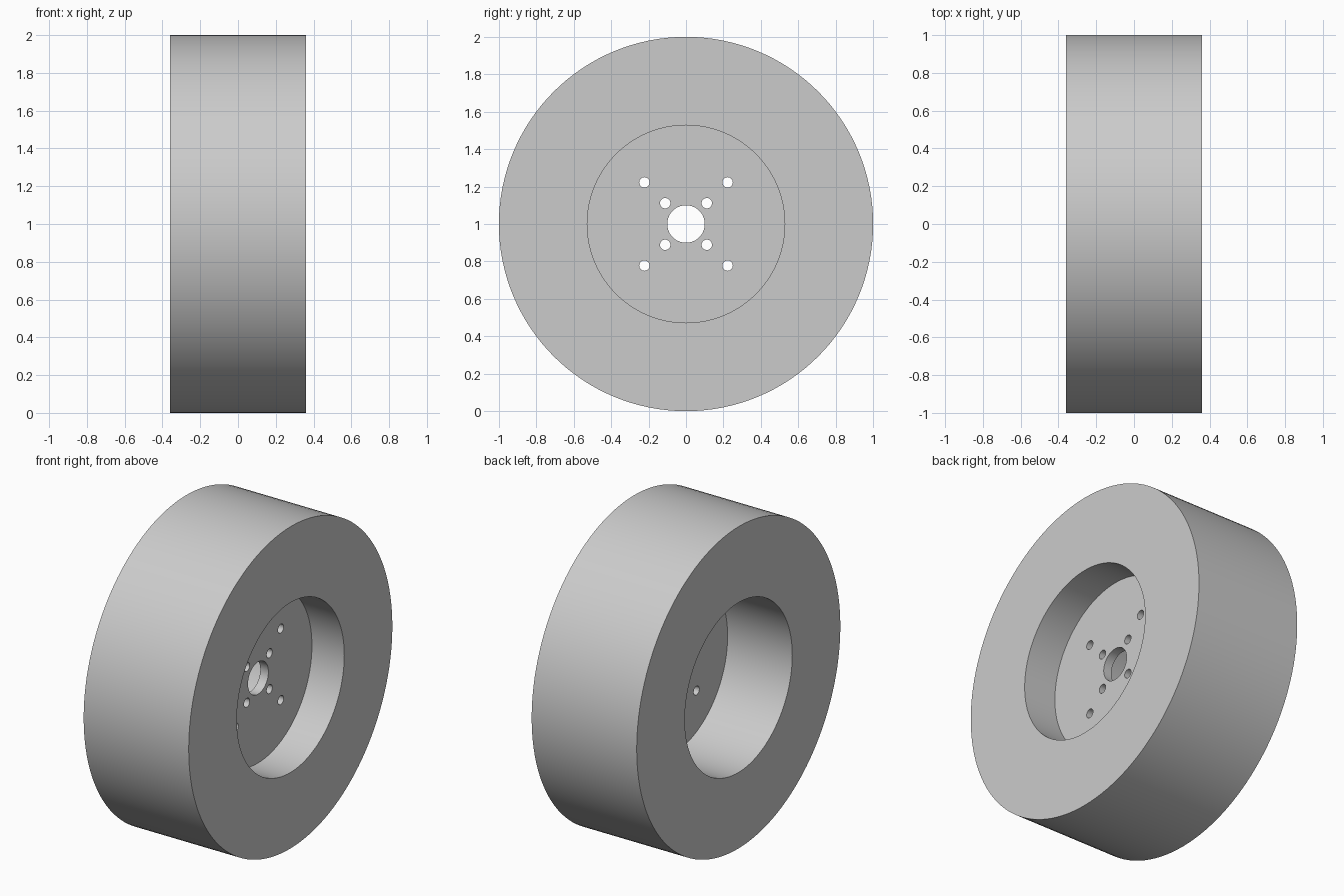
import bpy
import bmesh
from math import pi, radians
from mathutils import Vector

cube = bpy.data.objects.get("Cube")
if cube:
    bpy.data.objects.remove(cube, do_unlink=True)

UNIT = 1 / 36            # outer radius is 36 units
CENTRE = Vector((0, 0, 1))

grey = bpy.data.materials.new("light_grey")
grey.use_nodes = True
grey.diffuse_color = (0.6, 0.6, 0.6, 1)
grey.node_tree.nodes["Principled BSDF"].inputs["Base Color"].default_value = (0.6, 0.6, 0.6, 1)


def lathe_x(name, profile, steps):
    """Revolve a closed (x, radius) section about the wheel axle."""
    bm = bmesh.new()
    verts = [bm.verts.new((x * UNIT, 0, r * UNIT)) for x, r in profile]
    edges = [bm.edges.new((v, verts[i - 1])) for i, v in enumerate(verts)]
    bmesh.ops.spin(bm, geom=verts + edges, cent=(0, 0, 0), axis=(1, 0, 0),
                   angle=2 * pi, steps=steps)
    bmesh.ops.remove_doubles(bm, verts=bm.verts, dist=1e-5)
    bmesh.ops.recalc_face_normals(bm, faces=bm.faces)
    mesh = bpy.data.meshes.new(name)
    bm.to_mesh(mesh)
    bm.free()
    obj = bpy.data.objects.new(name, mesh)
    obj.location = CENTRE
    bpy.context.collection.objects.link(obj)
    mesh.materials.append(grey)
    return obj


# Wheel section: wide rim, shallow recess on +x, deep recess on -x, thin web, hub bore
RIM, RECESS, BORE = 36, 19, 3.6
wheel = lathe_x("wheel", [(-13, RIM), (13, RIM), (13, RECESS), (5, RECESS), (5, BORE),
                          (3, BORE), (3, RECESS), (-13, RECESS)], 128)

# Bolt holes through the web: an inner and an outer square of four
bm = bmesh.new()
for offset in (4, 8):
    for sy in (-1, 1):
        for sz in (-1, 1):
            made = bmesh.ops.create_cone(bm, cap_ends=True, segments=24, radius1=UNIT,
                                         radius2=UNIT, depth=6 * UNIT)
            bmesh.ops.rotate(bm, verts=made["verts"], cent=(0, 0, 0),
                             matrix=Vector((0, 0, 1)).rotation_difference(
                                 Vector((1, 0, 0))).to_matrix())
            bmesh.ops.translate(bm, verts=made["verts"],
                                vec=Vector((4, sy * offset, sz * offset)) * UNIT)
mesh = bpy.data.meshes.new("bolt_hole_cutter")
bm.to_mesh(mesh)
bm.free()
mesh.materials.append(grey)
cutter = bpy.data.objects.new("bolt_hole_cutter", mesh)
cutter.location = CENTRE
cutter.hide_render = True
bpy.context.collection.objects.link(cutter)

# Cut the holes, then smooth the round walls while keeping the rims crisp
bpy.ops.object.select_all(action="DESELECT")
wheel.select_set(True)
bpy.context.view_layer.objects.active = wheel
cut = wheel.modifiers.new("bolt_holes", "BOOLEAN")
cut.operation = "DIFFERENCE"
cut.solver = "EXACT"
cut.object = cutter
bpy.ops.object.modifier_apply(modifier=cut.name)
bpy.data.objects.remove(cutter, do_unlink=True)
bpy.ops.object.shade_smooth_by_angle(angle=radians(30))
